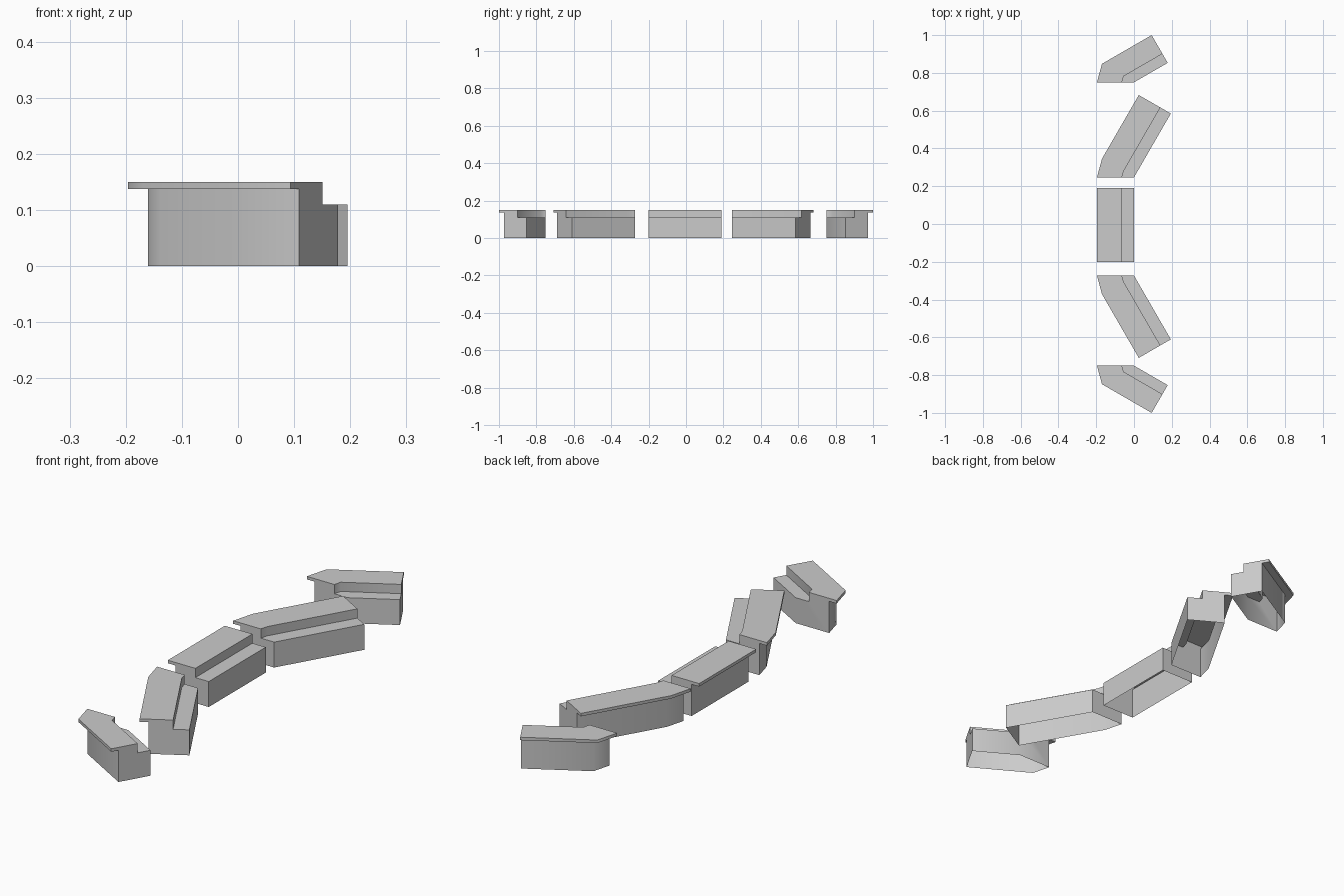
import bpy, bmesh, math

if "Cube" in bpy.data.objects:
    bpy.data.objects.remove(bpy.data.objects["Cube"])

# Counter cross-section: (depth toward the outer side, height); underside is open
PROFILE = [(0, 0), (0, 0.11), (0.064, 0.11), (0.064, 0.15),
           (0.196, 0.15), (0.196, 0.137), (0.16, 0.137), (0.16, 0)]


def counter(name, stations, y0, side=1):
    """Loft the profile through stations (x, y, turn in degrees, depth scale)."""
    bm = bmesh.new()
    rings = []
    for x, y, turn, k in stations:
        a = math.radians(turn)
        rings.append([bm.verts.new((x - d * k * math.cos(a),
                                    side * (y0 + y + d * k * math.sin(a)), z))
                      for d, z in PROFILE])
    for r, s in zip(rings, rings[1:]):
        for i in range(len(PROFILE) - 1):
            bm.faces.new((r[i], r[i + 1], s[i + 1], s[i]))
    bm.faces.new(rings[0])
    bm.faces.new(rings[-1][::-1])
    bmesh.ops.remove_doubles(bm, verts=bm.verts, dist=1e-4)
    bmesh.ops.recalc_face_normals(bm, faces=bm.faces)
    me = bpy.data.meshes.new(name)
    bm.to_mesh(me)
    bm.free()
    ob = bpy.data.objects.new(name, me)
    bpy.context.collection.objects.link(ob)
    bpy.ops.object.select_all(action='DESELECT')
    ob.select_set(True)
    bpy.context.view_layer.objects.active = ob
    bpy.ops.object.shade_smooth_by_angle(angle=math.radians(50))


def bend(run, turn):
    """Wedge around the inner corner, then a straight run along the turned direction."""
    a = math.radians(turn)
    k = math.cos(math.radians(turn - 30))
    return [(0, 0, 0, 1), (0, 0, 30, 1),
            (run * math.sin(a), run * math.cos(a), turn, k)]


# Straight middle counter
counter("counter_straight", [(0, 0, 0, 1), (0, 0.39, 0, 1)], -0.2)

# Gently angled counters on both sides
counter("counter_angled_back", bend(0.39, 30), 0.247)
counter("counter_angled_front", bend(0.39, 30), 0.273, -1)

# Sharply angled end counters
counter("counter_end_back", bend(0.206, 60), 0.75)
counter("counter_end_front", bend(0.206, 60), 0.75, -1)
